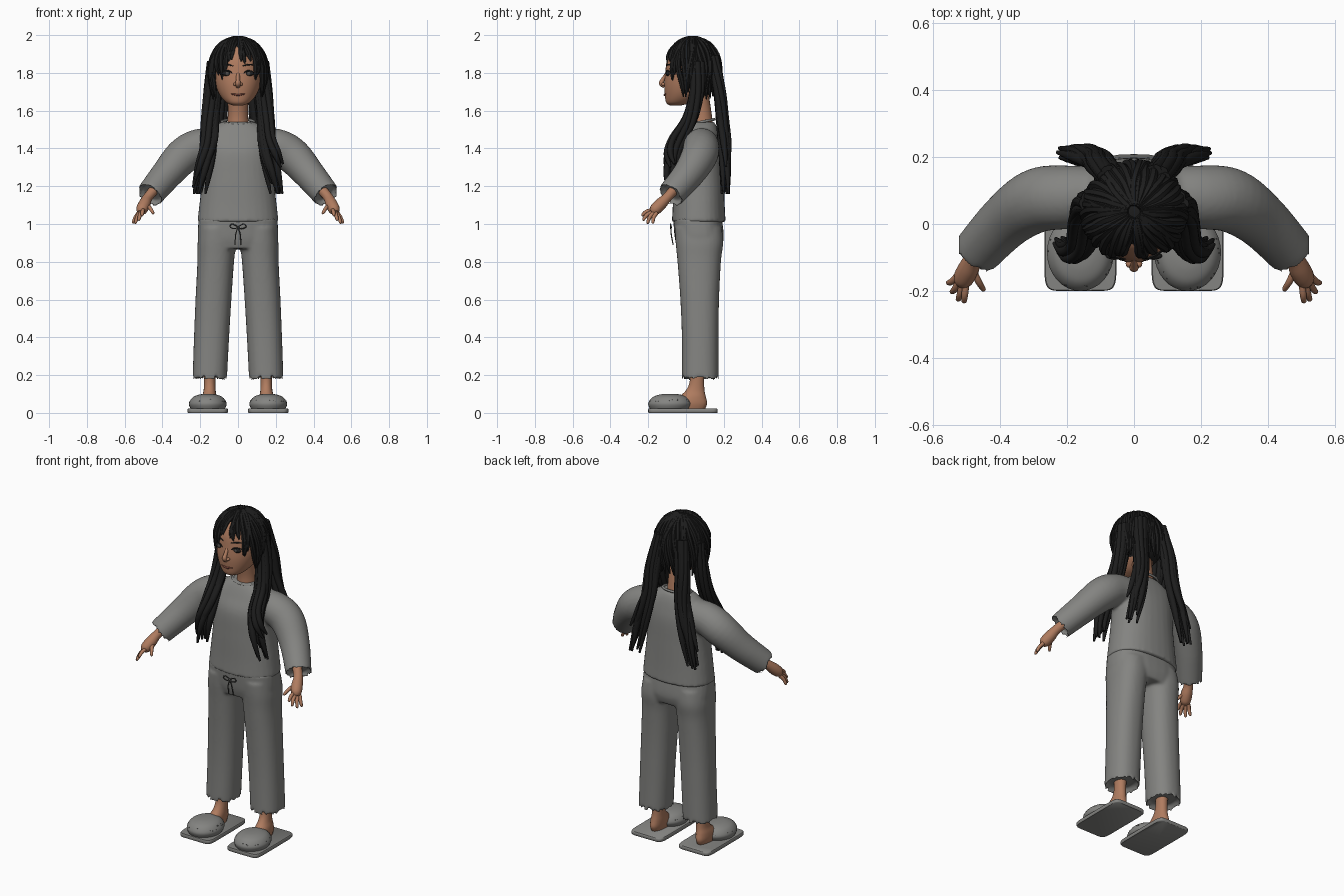
import bpy, bmesh, math, random
from mathutils import Vector, Matrix

random.seed(4)
cube = bpy.data.objects.get("Cube")
if cube:
    bpy.data.objects.remove(cube, do_unlink=True)


def material(name, rgb):
    m = bpy.data.materials.new(name)
    m.use_nodes = True
    m.diffuse_color = (*rgb, 1)
    bsdf = m.node_tree.nodes["Principled BSDF"]
    bsdf.inputs["Base Color"].default_value = (*rgb, 1)
    bsdf.inputs["Roughness"].default_value = 0.8
    return m


GREY = material("grey_fabric", (0.23, 0.23, 0.22))
CORD = material("dark_cord", (0.08, 0.08, 0.075))
SKIN = material("warm_skin", (0.43, 0.2, 0.115))
LIP = material("lip_brown", (0.22, 0.07, 0.05))
BLACK = material("black_hair", (0.012, 0.012, 0.012))
IRIS = material("iris_grey", (0.07, 0.065, 0.06))


def spline(pts, k=5):
    """Catmull-Rom through tuples of any length."""
    out = []
    for i in range(len(pts) - 1):
        a, b = pts[max(i - 1, 0)], pts[i]
        c, d = pts[i + 1], pts[min(i + 2, len(pts) - 1)]
        for j in range(k):
            t = j / k
            out.append(tuple(
                q + t * ((r - p) / 2 + t * (p - 2.5 * q + 2 * r - s / 2
                         + t * (1.5 * (q - r) + (s - p) / 2)))
                for p, q, r, s in zip(a, b, c, d)))
    return out + [tuple(pts[-1])]


def skin_rings(bm, rings):
    """Join rings of points into a closed tube."""
    loops = [[bm.verts.new(p) for p in ring] for ring in rings]
    n = len(loops[0])
    for a, b in zip(loops, loops[1:]):
        for i in range(n):
            bm.faces.new((a[i], a[(i + 1) % n], b[(i + 1) % n], b[i]))
    bm.faces.new(loops[0][::-1])
    bm.faces.new(loops[-1])


def stack(bm, rows, p=2.2, n=32, s=1):
    """Level cross-sections: (z, x centre, x radius, y front, y back)."""
    rings = []
    for z, xc, rx, y0, y1 in rows:
        ring = []
        for i in range(n):
            a = math.tau * i / n
            c, d = math.cos(a), math.sin(a)
            ring.append(((xc + rx * math.copysign(abs(c) ** (2 / p), c)) * s,
                         (y0 + y1) / 2 + (y1 - y0) / 2 * math.copysign(abs(d) ** (2 / p), d), z))
        rings.append(ring)
    skin_rings(bm, rings)


def tube(bm, pts, n=8, s=1, k=5, pit=0):
    """Round tube through (x, y, z, radius); pit hollows the far end."""
    path = spline(pts, k)
    cs = [Vector((x * s, y, z)) for x, y, z, r in path]
    side = Vector((0.31, 0.22, 0.9))
    rings = []
    for i, c in enumerate(cs):
        t = (cs[min(i + 1, len(cs) - 1)] - cs[max(i - 1, 0)]).normalized()
        side = (side - t * side.dot(t)).normalized()
        up = t.cross(side)
        rings.append([c + (side * math.cos(math.tau * j / n) + up * math.sin(math.tau * j / n))
                      * path[i][3] for j in range(n)])
    if pit:
        rings.append([c + (v - c) * 0.85 - t * pit for v in rings[-1]])
    skin_rings(bm, rings)


def ball(bm, centre, size, u=16):
    bmesh.ops.create_uvsphere(bm, u_segments=u, v_segments=u // 2, radius=1,
                              matrix=Matrix.Translation(centre) @ Matrix.Diagonal((*size, 1)))


def finish(name, bm, mat, remesh=0):
    bmesh.ops.recalc_face_normals(bm, faces=bm.faces)
    for f in bm.faces:
        f.smooth = True
    me = bpy.data.meshes.new(name)
    bm.to_mesh(me)
    bm.free()
    me.set_sharp_from_angle(angle=math.radians(50))
    me.materials.append(mat)
    ob = bpy.data.objects.new(name, me)
    bpy.context.scene.collection.objects.link(ob)
    if remesh:
        r = ob.modifiers.new("Blend", "REMESH")
        r.mode, r.voxel_size, r.use_smooth_shade = "VOXEL", remesh, True
        sm = ob.modifiers.new("Soften", "SMOOTH")
        sm.factor, sm.iterations = 0.5, 5
    return ob


# Shirt: torso and sleeves blended into one garment
bm = bmesh.new()
stack(bm, spline([(1.01, 0, .215, -.075, .21), (1.1, 0, .205, -.07, .205), (1.25, 0, .188, -.065, .2),
                  (1.38, 0, .185, -.055, .195), (1.46, 0, .185, -.02, .18),
                  (1.51, 0, .14, .005, .165), (1.54, 0, .085, .025, .15)]), 2.3)
for s in (1, -1):
    tube(bm, [(.08, .085, 1.42, .085), (.2, .08, 1.41, .095), (.29, .07, 1.36, .096),
              (.38, .01, 1.26, .083), (.475, -.09, 1.145, .072)], 24, s, pit=.04)
finish("shirt", bm, GREY, .009)

# Neckline band
bm = bmesh.new()
tube(bm, [(.085 * math.sin(a), .087 - .064 * math.cos(a), 1.542 - .012 * math.cos(a), .007)
          for a in [math.tau * i / 16 for i in range(17)]], 8, k=3)
finish("collar", bm, GREY)

# Trousers: hips and open-ended legs
bm = bmesh.new()
stack(bm, spline([(.87, 0, .19, -.045, .185), (.93, 0, .213, -.06, .2), (1.03, 0, .208, -.068, .19)]), 2.6)
for s in (1, -1):
    stack(bm, [(.21, .15, .076, -.006, .156)] + spline(
        [(.17, .15, .091, -.022, .172), (.4, .14, .093, -.022, .172), (.6, .13, .095, -.03, .175),
         (.8, .118, .097, -.045, .185), (.9, .112, .102, -.055, .197), (.98, .105, .1, -.06, .19)]), 2.3, s=s)
finish("trousers", bm, GREY, .009)

# Drawstring bow
bm = bmesh.new()
for s in (1, -1):
    tube(bm, [(0, -.078, .985, .003), (.03, -.082, 1.0, .003), (.042, -.08, .985, .003),
              (.02, -.082, .975, .003), (0, -.08, .983, .003)], 6, s)
    tube(bm, [(0, -.08, .983, .003), (.012, -.078, .945, .003), (.016, -.068, .89, .003)], 6, s)
ball(bm, (0, -.08, .984), (.007, .006, .007), 8)
finish("drawstring", bm, CORD)

for s, side in ((1, "left"), (-1, "right")):
    # Slippers
    bm = bmesh.new()
    stack(bm, [(0, .16, .105, -.198, .165), (.004, .16, .108, -.2, .168),
               (.018, .16, .108, -.2, .168), (.022, .16, .105, -.198, .165)], 9, 48, s)
    finish(side + "_slipper_sole", bm, GREY)
    bm = bmesh.new()
    stack(bm, spline([(.02, .16, .09, -.19, .015), (.05, .16, .1, -.2, .03), (.082, .16, .08, -.178, .008),
                      (.097, .16, .045, -.14, -.03), (.101, .16, .008, -.1, -.075)]), 2, s=s)
    finish(side + "_slipper_top", bm, GREY)
    bm = bmesh.new()
    for i in range(45):
        a, h = random.uniform(0, math.tau), random.uniform(.15, .9)
        w = math.sqrt(1 - h * h)
        ball(bm, (s * .16 + .098 * w * math.cos(a), -.085 + .113 * w * math.sin(a), .05 + .05 * h),
             (.0025, .0025, .002), 6)
    finish(side + "_slipper_flecks", bm, CORD)
    # Foot and ankle
    bm = bmesh.new()
    stack(bm, spline([(.02, .155, .034, -.1, .1), (.05, .155, .04, -.1, .112), (.085, .153, .038, -.04, .105),
                      (.12, .15, .032, .0, .098), (.17, .15, .03, .02, .096), (.26, .15, .034, .02, .1)]),
          2.1, 20, s)
    finish(side + "_foot", bm, SKIN)
    # Hand: wrist, palm, fingers and thumb
    bm = bmesh.new()
    tube(bm, [(.44, -.06, 1.185, .028), (.478, -.1, 1.14, .026), (.495, -.135, 1.105, .032),
              (.51, -.165, 1.075, .03), (.516, -.18, 1.06, .016)], 14, s)
    for base, tip in (((.502, -.178, 1.075), (.508, -.236, 1.045)), ((.512, -.177, 1.065), (.526, -.23, 1.02)),
                      ((.522, -.17, 1.06), (.545, -.206, 1.003)), ((.527, -.155, 1.058), (.557, -.178, 1.004)),
                      ((.482, -.135, 1.1), (.447, -.2, 1.055))):
        a, b = Vector(base), Vector(tip)
        m = (a + b) / 2 + Vector((0, -.004, .005))
        tube(bm, [(*a, .011), (*m, .0105), (*(a.lerp(b, .9)), .008), (*b, .003)], 8, s, 4)
    finish(side + "_hand", bm, SKIN)

# Head, neck and nose
head_rows = spline([(1.627, 0, .025, -.085, -.03), (1.643, 0, .062, -.105, .03), (1.685, 0, .098, -.112, .1),
                    (1.74, 0, .12, -.115, .14), (1.8, 0, .128, -.11, .155), (1.87, 0, .126, -.1, .16),
                    (1.93, 0, .1, -.07, .135), (1.96, 0, .05, -.02, .09)])
bm = bmesh.new()
stack(bm, head_rows, 2.1, 40)
tube(bm, [(0, .088, 1.49, .06), (0, .082, 1.58, .054), (0, .065, 1.68, .056)], 20)
tube(bm, [(0, -.103, 1.795, .009), (0, -.122, 1.765, .011), (0, -.13, 1.745, .014), (0, -.113, 1.728, .011)], 12)
for s in (1, -1):
    ball(bm, (s * .014, -.118, 1.74), (.011, .013, .009))
finish("head", bm, SKIN)


def face_y(x, z):
    z0, _, rx, y0, y1 = min(head_rows, key=lambda r: abs(r[0] - z))
    return (y0 + y1) / 2 - (y1 - y0) / 2 * (1 - (abs(x) / rx) ** 2.1) ** (1 / 2.1)


def face_line(bm, pts, s=1):
    tube(bm, [(x, face_y(x, z) - .001, z, r) for x, z, r in pts], 8, s)


# Mouth, eyes and brows
bm = bmesh.new()
face_line(bm, [(-.036, 1.688, .002), (-.016, 1.685, .005), (0, 1.683, .0055), (.016, 1.685, .005), (.036, 1.688, .002)])
finish("lips", bm, LIP)
eyes, irises, brows = bmesh.new(), bmesh.new(), bmesh.new()
for s in (1, -1):
    y = face_y(.058, 1.797)
    ball(eyes, (s * .058, y + .002, 1.797), (.027, .011, .014))
    face_line(eyes, [(.03, 1.797, .002), (.045, 1.809, .004), (.065, 1.81, .004), (.09, 1.802, .002)], s)
    ball(irises, (s * .057, y - .005, 1.796), (.011, .005, .01))
    face_line(brows, [(.025, 1.836, .002), (.05, 1.843, .004), (.075, 1.843, .003), (.098, 1.832, .001)], s)
finish("eyes", eyes, BLACK)
finish("irises", irises, IRIS)
finish("eyebrows", brows, BLACK)

# Scalp under the hair, open at the face and nape
bm = bmesh.new()
ball(bm, (0, .038, 1.82), (.145, .142, .165), 32)
bare = [f for f in bm.faces if f.calc_center_median().z < 1.68
        or (f.calc_center_median().y < .0 and f.calc_center_median().z < 1.88)]
bmesh.ops.delete(bm, geom=bare, context="FACES")
finish("scalp_hair", bm, BLACK)

# Crown strands, with a short fringe and longer sides
bm = bmesh.new()
count = 54
for i in range(count):
    a = math.tau * (i + random.uniform(-.3, .3)) / count
    off = abs(math.remainder(a, math.tau))
    end = (1.32 if off < .55 else 1.85 if off < .95 else 2.45) + random.uniform(-.12, .12)
    pts = []
    for j in range(6):
        th = .12 + (end - .12) * j / 5
        low = max(th - math.pi / 2, 0)
        rad = (math.sin(th) if not low else 1 - .1 * low) + random.uniform(-.015, .02)
        az = a + .12 * math.sin(2 * th + i)
        z = 1.82 + .163 * (math.cos(th) if not low else -low)
        pts.append((.148 * rad * math.sin(az), .037 - .142 * rad * math.cos(az), z,
                    .003 if j == 5 else .015))
    tube(bm, pts, 7, k=3)
finish("crown_hair", bm, BLACK)

# Long ropy locks in front of and behind each shoulder
front = [(.115, .06, 1.86), (.135, .055, 1.7), (.148, .02, 1.54), (.155, -.05, 1.4), (.18, -.075, 1.28), (.205, -.062, 1.16)]
back = [(.06, .14, 1.89), (.095, .175, 1.7), (.11, .195, 1.52), (.15, .21, 1.34), (.195, .212, 1.16)]
for label, path, depth in (("front", front, .026), ("back", back, .018)):
    for s, side in ((1, "left"), (-1, "right")):
        bm = bmesh.new()
        for i in range(10):
            a = math.tau * i / 10 + random.uniform(-.2, .2)
            lift = random.uniform(0, .16) if i % 3 else 0
            pts = []
            for j, (x, y, z) in enumerate(path):
                f = j / (len(path) - 1)
                w = a + f * 1.2
                pts.append((x + .033 * math.cos(w), y + depth * math.sin(w) + .004 * math.sin(5 * f + i),
                            z + lift * f ** 2, .006 if f == 1 else .017))
            tube(bm, pts, 8, s)
        finish(f"{side}_{label}_lock", bm, BLACK)
